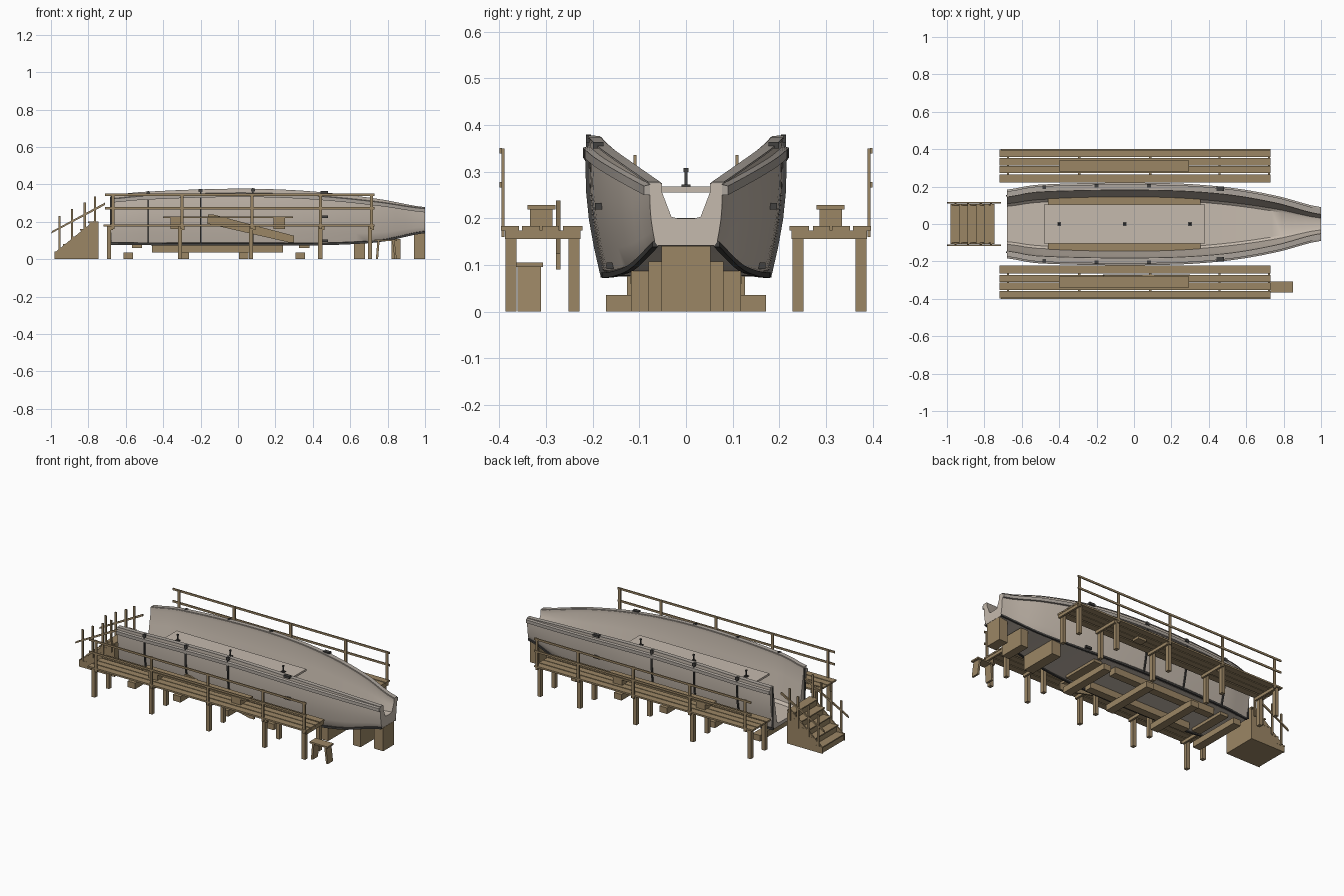
import bpy, bmesh, math
from mathutils import Vector

if "Cube" in bpy.data.objects:
    bpy.data.objects.remove(bpy.data.objects["Cube"])


def material(name, col):
    m = bpy.data.materials.new(name)
    m.diffuse_color = (*col, 1)
    m.use_nodes = True
    m.node_tree.nodes["Principled BSDF"].inputs["Base Color"].default_value = m.diffuse_color
    return m


WOOD = material("wood", (0.33, 0.24, 0.13))
HULL = material("hull beige", (0.56, 0.49, 0.42))
TRIM = material("rim grey", (0.42, 0.38, 0.34))
METAL = material("dark metal", (0.055, 0.053, 0.05))


def mesh_object(name, verts, faces, mat):
    me = bpy.data.meshes.new(name)
    me.from_pydata(verts, [], faces)
    bm = bmesh.new()
    bm.from_mesh(me)
    bmesh.ops.recalc_face_normals(bm, faces=bm.faces)
    bm.to_mesh(me)
    bm.free()
    me.materials.append(mat)
    ob = bpy.data.objects.new(name, me)
    bpy.context.collection.objects.link(ob)
    return ob


def loft(name, rings, mat):
    """Closed sections joined in order, with end caps."""
    n = len(rings[0])
    verts = [p for r in rings for p in r]
    faces = [(i * n + j, i * n + (j + 1) % n, (i + 1) * n + (j + 1) % n, (i + 1) * n + j)
             for i in range(len(rings) - 1) for j in range(n)]
    faces += [tuple(range(n)), tuple(range(len(verts) - n, len(verts)))]
    return mesh_object(name, verts, faces, mat)


def box(name, x0, x1, y0, y1, z0, z1, mat=WOOD):
    return loft(name, [[(x, y0, z0), (x, y1, z0), (x, y1, z1), (x, y0, z1)] for x in (x0, x1)], mat)


def extrude_y(name, pts, y0, y1, mat=WOOD):
    return loft(name, [[(x, y, z) for x, z in pts] for y in (y0, y1)], mat)


def smooth(ob, angle=30):
    bpy.ops.object.select_all(action='DESELECT')
    ob.select_set(True)
    bpy.context.view_layer.objects.active = ob
    bpy.ops.object.shade_smooth_by_angle(angle=math.radians(angle))


# Hull stations: x, top half width, top z, bottom half width, bottom z, floor z
STATIONS = [(-.68, .170, .340, .142, .084, .100), (-.54, .195, .355, .162, .082, .098),
            (-.27, .205, .368, .174, .080, .095), (.03, .207, .374, .177, .080, .095),
            (.30, .200, .366, .168, .080, .098), (.54, .178, .346, .146, .084, .110),
            (.77, .136, .316, .112, .100, .140), (1.0, .077, .275, .066, .146, .200)]


def station(x):
    k = max(i for i in range(7) if STATIONS[i][0] <= x + 1e-6)
    t = (x - STATIONS[k][0]) / (STATIONS[k + 1][0] - STATIONS[k][0])
    a, b, c, d = (STATIONS[min(max(k + o, 0), 7)] for o in (-1, 0, 1, 2))
    return [.5 * (2 * b[i] + (c[i] - a[i]) * t + (2 * a[i] - 5 * b[i] + 4 * c[i] - d[i]) * t * t
                  + (3 * b[i] - a[i] - 3 * c[i] + d[i]) * t ** 3) for i in range(1, 6)]


def outer(x, f, push=0):
    """Point on the outer side at height fraction f, pushed outward."""
    t, zt, b, zb, _ = station(x)
    return b + (t - b) * f + .012 * math.sin(math.pi * f) * (t / .2) + push, zb + (zt - zb) * f


XS = [-.68 + 1.68 * i / 32 for i in range(33)]

# Open hull shell
rings = []
for x in XS:
    t, zt, b, zb, zf = station(x)
    half = [(b * .93, zb - .004)] + [outer(x, f) for f in (.03, .2, .4, .6, .8, 1)]
    ti, bi = t - .026, b - .036
    half += [(ti, zt), (ti, zt - .02)]
    half += [(bi + (ti - bi) * f, zf + (zt - .02 - zf) * f) for f in (.66, .33, .06)]
    half += [(bi - .012, zf)]
    rings.append([(x, y, z) for y, z in half] + [(x, -y, z) for y, z in reversed(half)])
smooth(loft("hull_shell", rings, HULL))

for s in (-1, 1):
    # Rub rail and lower edge rail
    for nm, f, h, w, mat in (("rub_rail", .9, .012, .013, TRIM), ("lower_edge_rail", .0, .007, .006, METAL)):
        rr = []
        for x in XS:
            y, z = outer(x, f)
            rr.append([(x, s * (y - .006), z - h), (x, s * (y + w), z - h),
                       (x, s * (y + w), z + h * .6), (x, s * (y - .006), z + h)])
        smooth(loft(nm, rr, mat))
    # Rim strip on top
    rr = []
    for x in XS:
        t, zt = station(x)[:2]
        rr.append([(x, s * (t - .022), zt - .001), (x, s * (t + .004), zt - .001),
                   (x, s * (t + .004), zt + .003), (x, s * (t - .022), zt + .003)])
    smooth(loft("rim_strip", rr, TRIM))
    # Mould joint ribs and clamps
    for x in (-.48, -.2, .08):
        rr = []
        for f in (0, .2, .4, .6, .8, 1.02):
            y, z = outer(x, f)
            rr.append([(x + dx, s * (y + dy), z) for dx, dy in
                       ((-.004, -.003), (.004, -.003), (.004, .008), (-.004, .008))])
        loft("joint_rib", rr, METAL)
        y, z = outer(x, 1)
        box("rib_clamp", x - .01, x + .01, s * (y - .012), s * (y + .008), z - .012, z + .004, METAL)
    for f in (.05, .52, 1.04):
        y, z = outer(.46, min(f, 1))
        box("side_bracket", .44, .48, s * (y - .01), s * (y + .012), z - .004, z + .01, METAL)
    box("stern_edge", -.685, -.677, s * .148, s * .155, .08, .335, METAL)
    # Inner side boards
    box("inner_side_board", -.46, .355, s * .105, s * .162, .108, .122)

# Inner platform with small handles
box("inner_platform", -.48, .38, -.105, .105, .256, .268, HULL)
for x in (-.4, -.05, .3):
    box("handle_base", x - .01, x + .01, -.01, .01, .268, .273, METAL)
    box("handle_pole", x - .003, x + .003, -.003, .003, .27, .303, METAL)
    box("handle_knob", x - .005, x + .005, -.005, .005, .300, .308, METAL)

# Cradle under the hull
for x in (-.587, -.287, .03, .333):
    box("cradle_cross_beam", x - .025, x + .025, -.172, .172, 0, .036)
for s in (-1, 1):
    box("cradle_long_beam", -.46, .24, s * .08, s * .127, .036, .08)
for x in (-.54, .355):
    box("cradle_packer", x - .028, x + .028, -.12, .12, .06, .082)
box("prop_block", .62, .68, -.118, .118, 0, .088)
box("prop_block", .82, .87, -.08, .08, 0, .108)
box("bow_block", .94, 1.0, -.052, .052, 0, .141)

# Scaffolds on both sides
for s in (-1, 1):
    for y0, y1 in ((.222, .264), (.272, .309), (.313, .352), (.358, .397)):
        box("deck_plank", -.72, .73, s * y0, s * y1, .174, .184)
    for x in (-.69, -.31, .07, .44, .705):
        for y in (.24, .375):
            box("scaffold_leg", x - .011, x + .011, s * (y - .012), s * (y + .012), 0, .174)
        box("deck_bearer", x + .011, x + .023, s * .226, s * .388, .156, .174)
    for x in (-.667, -.30, .075, .44, .715):
        box("rail_post", x - .008, x + .008, s * .389, s * .396, .16, .35)
    for z in (.272, .345):
        box("guard_rail", -.71, .73, s * .394, s * .4, z - .006, z + .006)
    # Bench on the deck
    box("bench_seat", -.4, .295, s * .28, s * .34, .219, .229)
    for x in (-.33, .22):
        box("bench_leg", x - .03, x + .03, s * .286, s * .334, .16, .219)

# Leaning plank beside the front scaffold
extrude_y("leaning_plank", [(-.165, .19), (.27, .09), (.3, .09), (.3, .125), (-.13, .238), (-.16, .238)],
          -.279, -.269)

# Step stool
box("stool_top", .73, .85, -.365, -.307, .096, .105)
for x, d in ((.745, -.008), (.825, .012)):
    extrude_y("stool_leg", [(x + d, 0), (x + d + .012, 0), (x + .012, .097), (x, .097)], -.361, -.311)

# Stairs: solid stepped body, side stringers and treads
N = 5
steps = [(-.745, 0), (-.975, 0)]
for i in range(N):
    x, z = -.975 + i * .045, .04 * (i + 1) - .006
    steps += [(x, z), (x + .045, z)]
    box("tread", x - .006, x + .05, -.108, .108, z, z + .007)
steps += [(-.745, .194)]
extrude_y("stair_body", steps, -.1, .1)
for s in (-1, 1):
    extrude_y("stair_stringer", [(-.98, 0), (-.98, .035), (-.77, .205), (-.745, .18), (-.745, 0)],
              s * .1, s * .107)
    # Stair handrail
    for x, z in ((-.955, .23), (-.888, .268), (-.82, .303), (-.765, .336)):
        box("stair_rail_post", x - .006, x + .006, s * .106, s * .113, z - .19, z)
    extrude_y("stair_handrail", [(-1, .137), (-.994, .15), (-.712, .302), (-.71, .29)], s * .11, s * .118)
